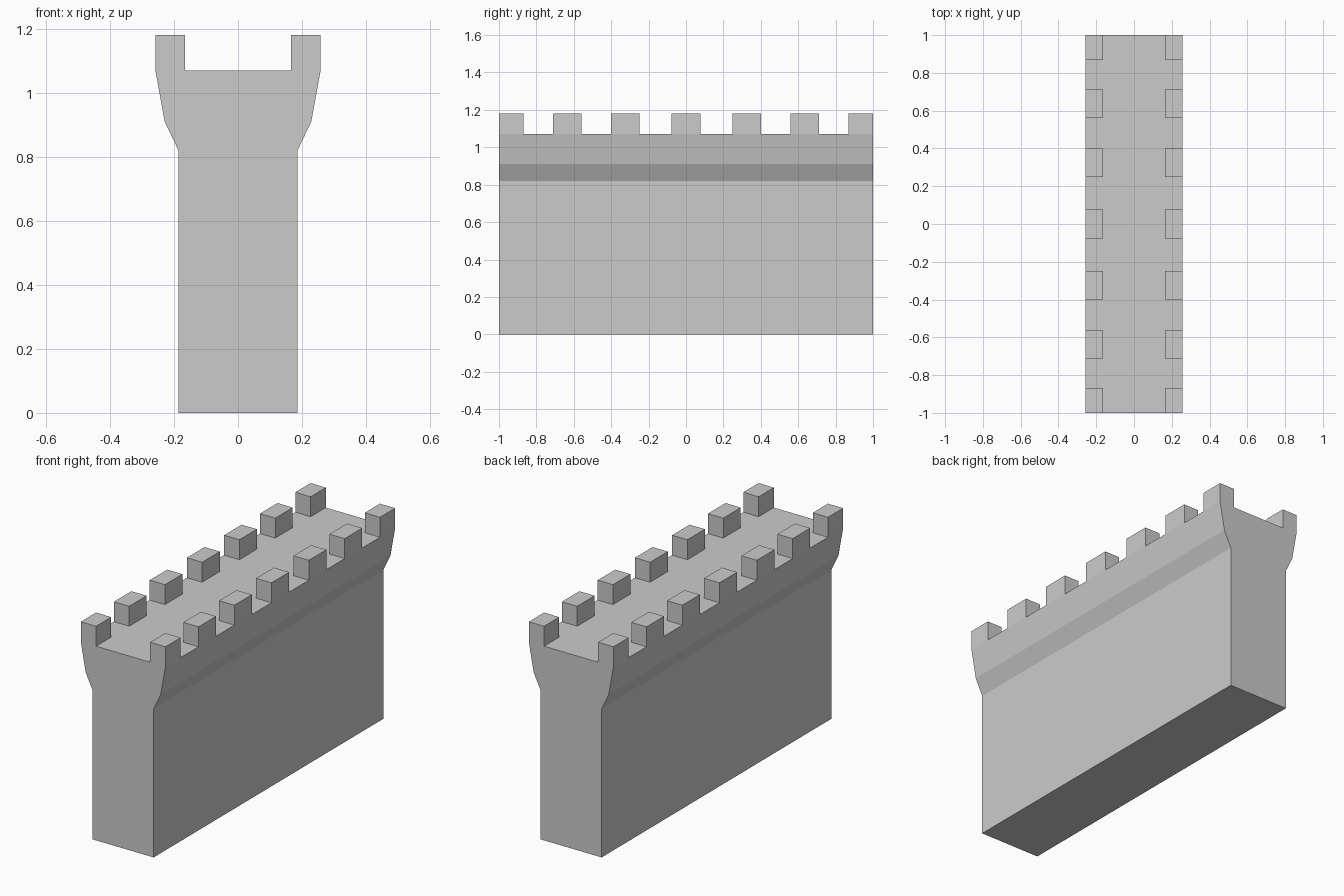
import bpy, bmesh, math

if "Cube" in bpy.data.objects:
    bpy.data.objects.remove(bpy.data.objects["Cube"])

DECK, TOP, INNER = 1.07, 1.18, 0.165

# Half cross-section of the wall: straight base, flared corbel, walkway
half = [(0.186, 0.0), (0.186, 0.82), (0.229, 0.91), (0.258, DECK), (INNER, DECK)]
profile = half + [(-x, z) for x, z in reversed(half)]

# Battlement spans along the wall (mirrored about the middle)
spans = [(0.248, 0.40), (0.56, 0.712), (0.868, 1.0)]
spans = [(-b, -a) for a, b in reversed(spans)] + [(-0.077, 0.077)] + spans
stations = [y for span in spans for y in span]

# Wall body: sweep the profile through every station
bm = bmesh.new()
rings = [[bm.verts.new((x, y, z)) for x, z in profile] for y in stations]
n = len(profile)
merlon_bases = []
for s, (r0, r1) in enumerate(zip(rings, rings[1:])):
    for i in range(n):
        j = (i + 1) % n
        face = bm.faces.new((r0[i], r0[j], r1[j], r1[i]))
        on_edge = i in (3, 5)
        if on_edge and s % 2 == 0:
            merlon_bases.append(face)
bm.faces.new(rings[0])
bm.faces.new(rings[-1])
bmesh.ops.recalc_face_normals(bm, faces=bm.faces[:])

# Battlements: raise the edge faces of the walkway
raised = bmesh.ops.extrude_discrete_faces(bm, faces=merlon_bases)["faces"]
for face in raised:
    for v in face.verts:
        v.co.z = TOP

# Merge the flat strips into clean large faces
bmesh.ops.dissolve_limit(bm, angle_limit=math.radians(1),
                         verts=bm.verts[:], edges=bm.edges[:])
bmesh.ops.recalc_face_normals(bm, faces=bm.faces[:])

mesh = bpy.data.meshes.new("castle_wall")
bm.to_mesh(mesh)
bm.free()
wall = bpy.data.objects.new("castle_wall", mesh)
bpy.context.collection.objects.link(wall)
